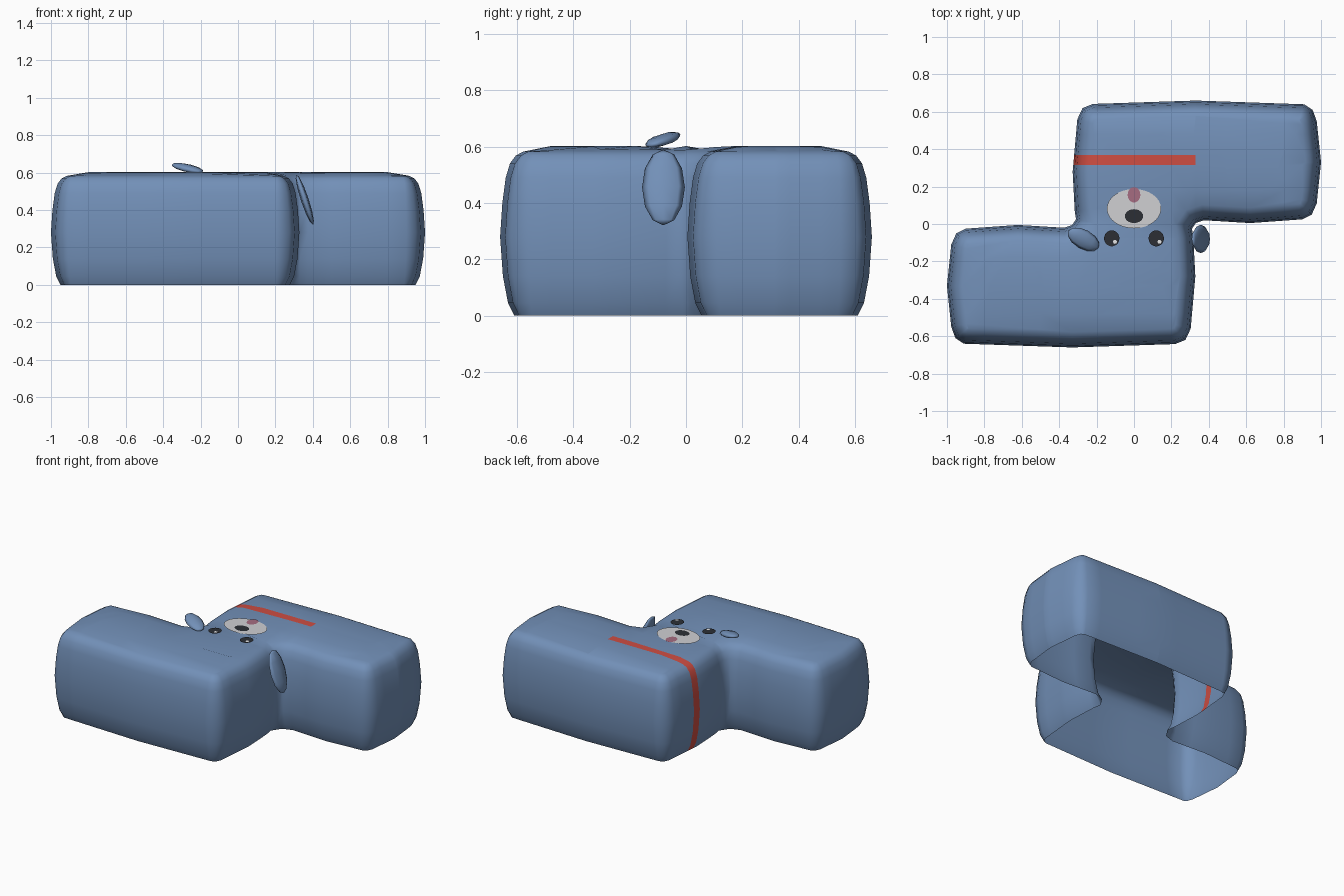
import bpy, bmesh, math
from mathutils import Vector, Matrix
from mathutils.geometry import intersect_point_line

if "Cube" in bpy.data.objects:
    bpy.data.objects.remove(bpy.data.objects["Cube"])


def material(name, rgb):
    m = bpy.data.materials.new(name)
    m.diffuse_color = (*rgb, 1)
    m.use_nodes = True
    m.node_tree.nodes["Principled BSDF"].inputs["Base Color"].default_value = m.diffuse_color
    return m


BLUE = material("dusty blue", (0.17, 0.28, 0.48))
RED = material("collar red", (0.62, 0.075, 0.055))
GREY = material("muzzle grey", (0.63, 0.63, 0.65))
DARK = material("dark", (0.025, 0.028, 0.036))
PINK = material("tongue pink", (0.38, 0.15, 0.22))
WHITE = material("white", (0.9, 0.9, 0.9))


def add_object(name, bm, mats, smooth=True):
    me = bpy.data.meshes.new(name)
    for f in bm.faces:
        f.smooth = smooth
    bm.to_mesh(me)
    bm.free()
    for m in mats:
        me.materials.append(m)
    ob = bpy.data.objects.new(name, me)
    bpy.context.collection.objects.link(ob)
    return ob


# Half of the S-shaped outline; the other half is the same turned by 180 degrees
half = [(-.317, .07), (-.31, .025), (-.33, -.005), (-.375, -.02), (-.62, -.005),
        (-.90, -.025), (-.95, -.05), (-.977, -.11), (-1, -.33), (-.977, -.55),
        (-.955, -.61), (-.91, -.64), (-.33, -.66), (.22, -.642), (.275, -.62),
        (.303, -.56), (.328, -.28)]
outline = [Vector(p) for p in half] + [-Vector(p) for p in half]
N = len(outline)


def inset(d):
    """Outline moved inwards by d."""
    out = []
    for i, p in enumerate(outline):
        a = (p - outline[i - 1]).normalized()
        b = (outline[(i + 1) % N] - p).normalized()
        na, nb = Vector((-a.y, a.x)), Vector((-b.y, b.x))
        out.append(p + (na + nb) * d / (1 + na.dot(nb)))
    return out


# Body: open-bottomed shell, (inset, height) from the floor to the rounded rim
levels = [(.05, 0), (.028, .045), (.01, .14), (0, .28), (.008, .4), (.02, .49),
          (.035, .54), (.056, .568), (.082, .582)]
bm = bmesh.new()
rings = [[bm.verts.new((p.x, p.y, z)) for p in inset(d)] for d, z in levels]
for lo, hi in zip(rings, rings[1:]):
    for i in range(N):
        j = (i + 1) % N
        bm.faces.new((lo[i], lo[j], hi[j], hi[i]))
cap = bm.faces.new(rings[-1])
bmesh.ops.triangulate(bm, faces=[cap])

# Cuts for the collar and for the slight crown of the top
cuts = [(0, x) for x in (-.8, -.5, -.2, .2, .33, .5, .8)]
cuts += [(1, y) for y in (-.48, -.33, -.18, 0, .18, .315, .37, .48)]
for axis, v in cuts:
    co, no = Vector((0, 0, 0)), Vector((0, 0, 0))
    co[axis], no[axis] = v, 1
    bmesh.ops.bisect_plane(bm, geom=bm.verts[:] + bm.edges[:] + bm.faces[:],
                           plane_co=co, plane_no=no, dist=1e-5)

# Crown the top towards the middle
rim = [Vector((p.x, p.y, 0)) for p in inset(levels[-1][0])]
for v in bm.verts:
    if v.co.z > .5819:
        q = Vector((v.co.x, v.co.y, 0))
        dist = 9
        for i in range(N):
            a, b = rim[i - 1], rim[i]
            c, t = intersect_point_line(q, a, b)
            c = a.lerp(b, min(1, max(0, t)))
            dist = min(dist, (q - c).length)
        v.co.z += .02 * min(1, dist / .1)

# Collar stripe over the top and down the left wall
for f in bm.faces:
    c = f.calc_center_median()
    f.material_index = int(.315 < c.y < .37 and c.x < .33)
add_object("body", bm, [BLUE, RED])


# Face details: thin discs lying on top
def disc(name, x, y, rx, ry, z, mat, sides=24):
    bm = bmesh.new()
    bmesh.ops.create_circle(bm, cap_ends=True, segments=sides, radius=1,
                            matrix=Matrix.Translation((x, y, z)) @ Matrix.Diagonal((rx, ry, 1, 1)))
    for f in bm.faces:
        if f.normal.z < 0:
            f.normal_flip()
    add_object(name, bm, [mat], False)


disc("muzzle", 0, .082, .145, .105, .6045, GREY, 32)
disc("nose", 0, .042, .049, .037, .607, DARK)
disc("tongue", 0, .156, .034, .041, .607, PINK)
for side, s in (("left", -1), ("right", 1)):
    disc(side + "_eye", s * .119, -.077, .041, .043, .6045, DARK)
    disc(side + "_eye_glint", s * .119 + .017, -.095, .011, .011, .607, WHITE, 8)


# Ears: flattened low-sided spheres
def ear(name, centre, long_axis, normal, size):
    l = Vector(long_axis).normalized()
    w = l.cross(Vector(normal)).normalized()
    n = w.cross(l)
    rot = Matrix((n, w, l)).transposed().to_4x4()
    bm = bmesh.new()
    bmesh.ops.create_uvsphere(bm, u_segments=8, v_segments=6, radius=1,
                              matrix=Matrix.Translation(centre) @ rot @ Matrix.Diagonal((*size, 1)))
    add_object(name, bm, [BLUE])


ear("left_ear", (-.27, -.082, .624), (.16, -.09, -.04), (.15, -.2, 1), (.02, .052, .095))
ear("right_ear", (.357, -.08, .455), (.09, 0, -.27), (.27, 0, .09), (.021, .076, .142))
